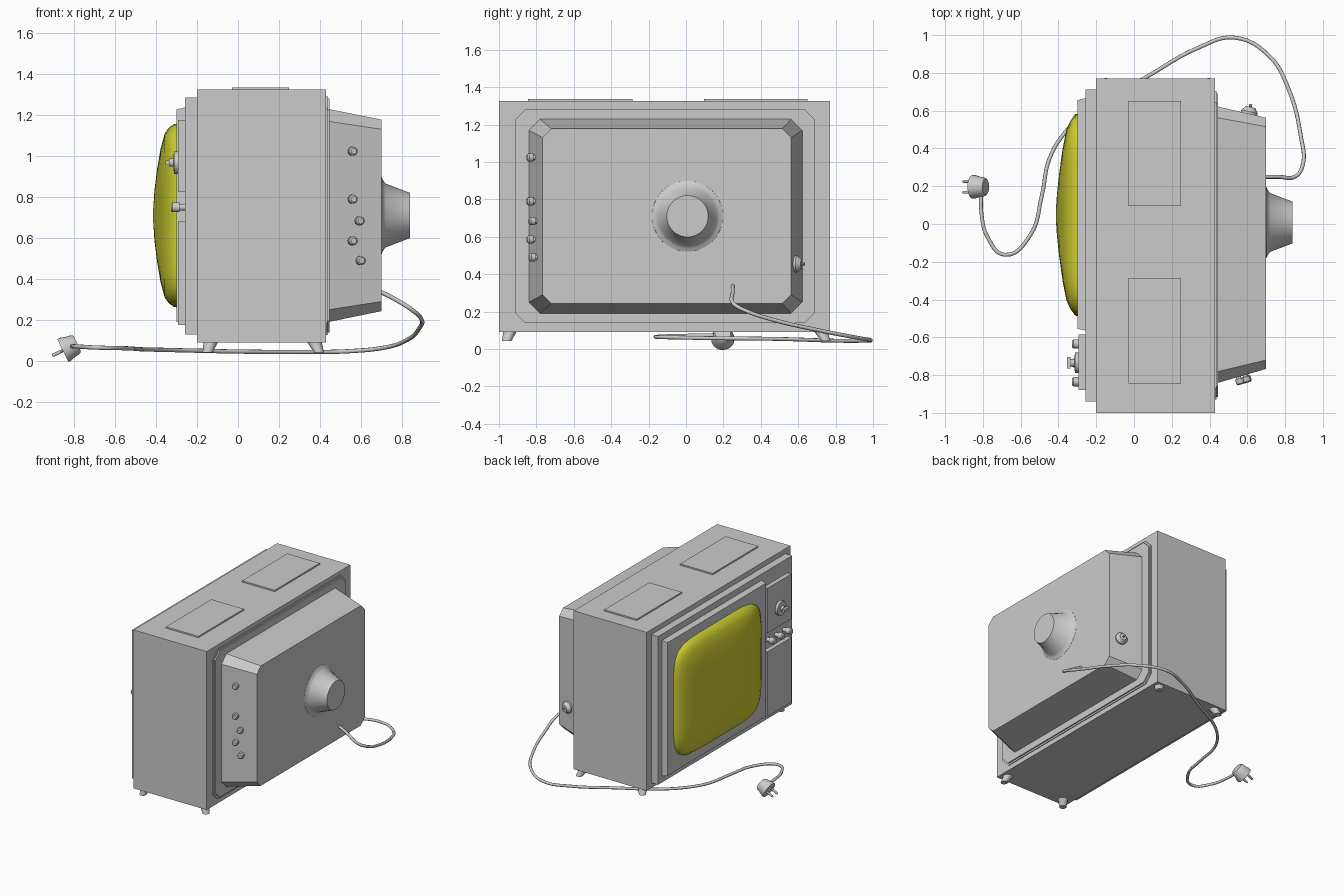
import bpy, bmesh, math
from mathutils import Vector

if "Cube" in bpy.data.objects:
    bpy.data.objects.remove(bpy.data.objects["Cube"])


def add_mesh(name, verts, faces, smooth=None):
    me = bpy.data.meshes.new(name)
    me.from_pydata(verts, [], faces)
    bm = bmesh.new()
    bm.from_mesh(me)
    bmesh.ops.recalc_face_normals(bm, faces=bm.faces)
    bm.to_mesh(me)
    bm.free()
    ob = bpy.data.objects.new(name, me)
    bpy.context.collection.objects.link(ob)
    if smooth:
        bpy.ops.object.select_all(action='DESELECT')
        ob.select_set(True)
        bpy.context.view_layer.objects.active = ob
        bpy.ops.object.shade_smooth_by_angle(angle=math.radians(smooth))
    return ob


def loft(name, rings, smooth=None):
    """Skin equal-length rings and cap both ends."""
    n = len(rings[0])
    faces = [(k * n + i, k * n + (i + 1) % n, (k + 1) * n + (i + 1) % n, (k + 1) * n + i)
             for k in range(len(rings) - 1) for i in range(n)]
    faces += [tuple(range(n)), tuple(range((len(rings) - 1) * n, len(rings) * n))]
    return add_mesh(name, [v for r in rings for v in r], faces, smooth)


def box(name, x, y, z):
    return loft(name, [[(a, y[0], z[0]), (a, y[1], z[0]), (a, y[1], z[1]), (a, y[0], z[1])] for a in x])


def octagon(x, y0, y1, z0, z1, c):
    return [(x, y0 + c, z0), (x, y1 - c, z0), (x, y1, z0 + c), (x, y1, z1 - c),
            (x, y1 - c, z1), (x, y0 + c, z1), (x, y0, z1 - c), (x, y0, z0 + c)]


def turned(name, start, axis, profile, n=20, smooth=35):
    """Round part: profile of (distance along axis, radius)."""
    start, axis = Vector(start), Vector(axis).normalized()
    u = axis.orthogonal().normalized()
    w = axis.cross(u)
    ang = [2 * math.pi * i / n for i in range(n)]
    return loft(name, [[start + axis * d + (u * math.cos(a) + w * math.sin(a)) * r for a in ang]
                       for d, r in profile], smooth)


# Cabinet, front frame and top plates
box("cabinet", (-0.20, 0.43), (-1.0, 0.77), (0.09, 1.325))
box("front_frame", (-0.258, -0.19), (-0.94, 0.713), (0.13, 1.286))
for i, y in enumerate([(-0.845, -0.285), (0.095, 0.65)]):
    box(f"top_plate_{i}", (-0.03, 0.25), y, (1.31, 1.336))

# Screen surround, slightly tapered
loft("screen_surround", [
    [(x, y0, z0), (x, y1, z0), (x, y1, z1), (x, y0, z1)] for x, y0, y1, z0, z1 in
    [(-0.25, -0.565, 0.668, 0.178, 1.24), (-0.30, -0.555, 0.655, 0.19, 1.228)]])


# Bulging picture tube
def rounded(x, sy, sz, e, n=64):
    pts = []
    for i in range(n):
        a = 2 * math.pi * i / n
        c, s = math.cos(a), math.sin(a)
        k = (abs(c) ** e + abs(s) ** e) ** (-1 / e)
        pts.append((x, 0.048 + sy * k * c, 0.71 + sz * k * s))
    return pts


screen = loft("screen", [rounded(*p) for p in [
    (-0.28, 0.537, 0.45, 6), (-0.312, 0.533, 0.447, 6), (-0.338, 0.495, 0.428, 6),
    (-0.358, 0.452, 0.40, 5.5), (-0.378, 0.35, 0.325, 5), (-0.396, 0.22, 0.22, 4),
    (-0.408, 0.11, 0.12, 3), (-0.414, 0.02, 0.03, 2)]], 50)
yellow = bpy.data.materials.new("screen_yellow")
yellow.diffuse_color = (0.62, 0.62, 0.03, 1)
yellow.use_nodes = True
yellow.node_tree.nodes["Principled BSDF"].inputs["Base Color"].default_value = yellow.diffuse_color
screen.data.materials.append(yellow)

# Control panels
box("upper_panel", (-0.293, -0.25), (-0.88, -0.585), (0.825, 1.175))
box("lower_panel", (-0.293, -0.25), (-0.88, -0.585), (0.175, 0.68))

# Channel dial with grip bar, and three small knobs
turned("channel_dial", (-0.285, -0.735, 0.968), (-1, 0, 0),
       [(0, 0.055), (0.028, 0.055), (0.03, 0.02), (0.052, 0.02)], 24)
box("dial_grip", (-0.355, -0.335), (-0.765, -0.705), (0.957, 0.979))
for i, y in enumerate((-0.635, -0.735, -0.835)):
    turned(f"front_knob_{i}", (-0.25, y, 0.75), (-1, 0, 0),
           [(0, 0.016), (0.035, 0.016), (0.036, 0.024), (0.07, 0.024), (0.078, 0.018)], 16)

# Rear plate with stepped rim, and tapered rear housing
loft("rear_plate", [octagon(0.42, -0.928, 0.703, 0.126, 1.294, 0.06),
                    octagon(0.436, -0.928, 0.703, 0.126, 1.294, 0.06),
                    octagon(0.436, -0.915, 0.69, 0.139, 1.281, 0.055),
                    octagon(0.446, -0.915, 0.69, 0.139, 1.281, 0.055)])
loft("rear_housing", [octagon(0.44, -0.842, 0.623, 0.19, 1.23, 0.06),
                      octagon(0.70, -0.767, 0.562, 0.243, 1.178, 0.047)])
turned("tube_neck", (0.695, 0.008, 0.71), (1, 0, 0),
       [(0, 0.192), (0.006, 0.19), (0.014, 0.172), (0.025, 0.157), (0.145, 0.111)], 28)

# Side adjustment knobs and socket
for i, (x, z) in enumerate([(0.553, 1.024), (0.553, 0.79), (0.587, 0.684), (0.553, 0.586), (0.592, 0.49)]):
    y = -0.842 + 0.29 * (x - 0.44)
    turned(f"side_knob_{i}", (x - 0.003, y + 0.012, z), (0.28, -0.96, 0),
           [(0, 0.014), (0.022, 0.014), (0.023, 0.022), (0.048, 0.022), (0.055, 0.015)], 14)
turned("side_socket", (0.607, 0.575, 0.455), (0.23, 0.97, 0),
       [(0, 0.045), (0.02, 0.045), (0.045, 0.026)], 20)
turned("socket_pin", (0.613, 0.61, 0.455), (0.23, 0.97, 0), [(0, 0.008), (0.025, 0.008)], 10)

# Splayed feet
for x, dx in ((-0.13, -0.018), (0.37, 0.025)):
    for y, dy in ((-0.938, -0.022), (0.718, 0.03)):
        top, bottom = Vector((x, y, 0.10)), Vector((x + dx, y + dy, 0.042))
        rings = []
        for p, r in ((top, 0.037), (bottom, 0.025)):
            rings.append([p + Vector((math.cos(a), math.sin(a), 0)) * r
                          for a in [2 * math.pi * i / 16 for i in range(16)]])
        loft(f"foot_{'front' if x < 0 else 'back'}_{'right' if y < 0 else 'left'}", rings, 35)

# Power cord
path = [(0.69, 0.25, 0.34), (0.76, 0.25, 0.305), (0.855, 0.252, 0.245), (0.895, 0.32, 0.205),
        (0.884, 0.46, 0.158), (0.82, 0.71, 0.10), (0.715, 0.89, 0.065), (0.53, 0.987, 0.047),
        (0.345, 0.935, 0.044), (0.06, 0.775, 0.045), (-0.2, 0.63, 0.05), (-0.356, 0.495, 0.054),
        (-0.446, 0.35, 0.056), (-0.488, 0.15, 0.058), (-0.55, -0.06, 0.062), (-0.683, -0.163, 0.065),
        (-0.775, -0.07, 0.07), (-0.808, 0.06, 0.072), (-0.81, 0.15, 0.072)]
cu = bpy.data.curves.new("power_cord", 'CURVE')
cu.dimensions = '3D'
cu.bevel_depth, cu.bevel_resolution, cu.resolution_u = 0.0105, 2, 6
cu.use_fill_caps = True
sp = cu.splines.new('BEZIER')
sp.bezier_points.add(len(path) - 1)
for bp, p in zip(sp.bezier_points, path):
    bp.co = p
    bp.handle_left_type = bp.handle_right_type = 'AUTO'
bpy.context.collection.objects.link(bpy.data.objects.new("power_cord", cu))

# Plug with two pins
axis = Vector((-0.9, 0, -0.44)).normalized()
base = Vector((-0.785, 0.197, 0.085))
turned("plug", base, axis, [(0, 0.042), (0.01, 0.05), (0.04, 0.055), (0.062, 0.062), (0.078, 0.062)], 24)
for s in (-1, 1):
    turned(f"plug_pin_{s}", base + axis * 0.07 + Vector((0, 0.029 * s, 0)), axis,
           [(0, 0.008), (0.06, 0.008), (0.066, 0.005)], 10)
